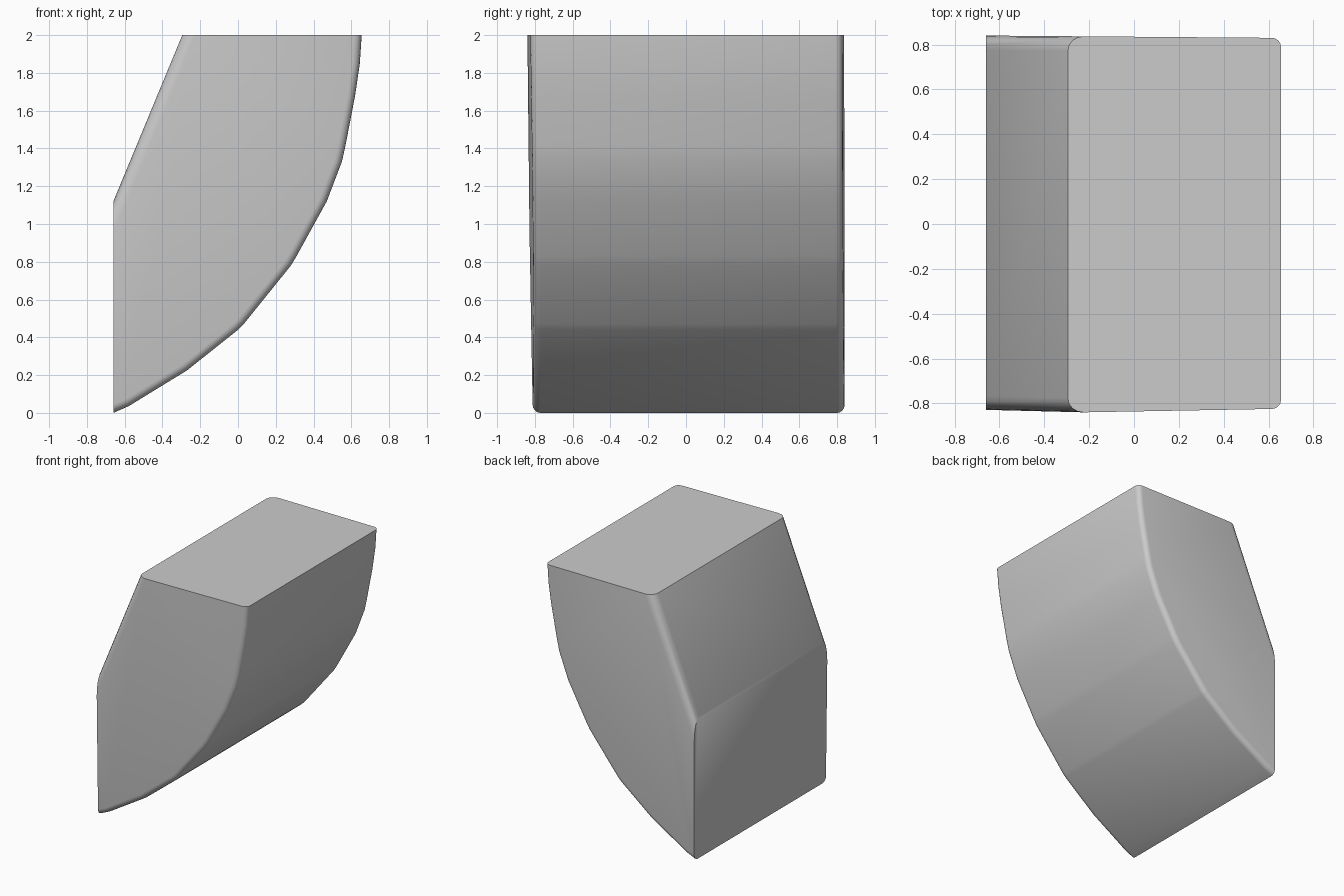
import bpy
import bmesh
import math

cube = bpy.data.objects.get("Cube")
if cube:
    bpy.data.objects.remove(cube, do_unlink=True)

# Side outline (x, z): curved underside, flat top, sloped shoulder
CURVE = [(-0.66, 0.0), (-0.58, 0.035), (-0.27, 0.225), (0.0, 0.44), (0.03, 0.47),
         (0.28, 0.78), (0.31, 0.83), (0.47, 1.12), (0.55, 1.33), (0.57, 1.42),
         (0.62, 1.68), (0.645, 1.85), (0.655, 2.0)]
SLOPE = [(-0.295, 2.0), (-0.66, 1.12)]


def front_y(x, z):
    return -0.84 + 0.018 * (x + 0.25) + 0.018 * (2 - z)


def back_y(x, z):
    return 0.84 - 0.008 * (x + 0.66)


def round_rim(bm, rims, first, last, radius):
    """Round the rim edges between two outline points on both ends."""
    edges = [bm.edges.get((rim[i], rim[i + 1]))
             for rim in rims for i in range(first, last)]
    bmesh.ops.bevel(bm, geom=edges, offset=radius, offset_type='OFFSET',
                    segments=4, profile=0.5, affect='EDGES', clamp_overlap=False)


# Solid block spanning the two slightly tapered end faces
bm = bmesh.new()
outline = CURVE + SLOPE
rims = [[bm.verts.new((x, side(x, z), z)) for x, z in outline]
        for side in (front_y, back_y)]
front, back = rims
bm.faces.new(front)
bm.faces.new(back[::-1])
for i in range(len(outline)):
    j = (i + 1) % len(outline)
    bm.faces.new((front[j], front[i], back[i], back[j]))

# Rounded rims along the shoulder and the curved underside
n = len(CURVE)
round_rim(bm, rims, n, n + 1, 0.065)
front_curve_rims = [[v for v in rim[:n] if v.is_valid] for rim in rims]
round_rim(bm, front_curve_rims, 0, n - 1, 0.04)
bmesh.ops.recalc_face_normals(bm, faces=bm.faces)

mesh = bpy.data.meshes.new("curved_block")
bm.to_mesh(mesh)
bm.free()
block = bpy.data.objects.new("curved_block", mesh)
bpy.context.collection.objects.link(block)

bpy.ops.object.select_all(action='DESELECT')
block.select_set(True)
bpy.context.view_layer.objects.active = block
bpy.ops.object.shade_smooth_by_angle(angle=math.radians(30))
